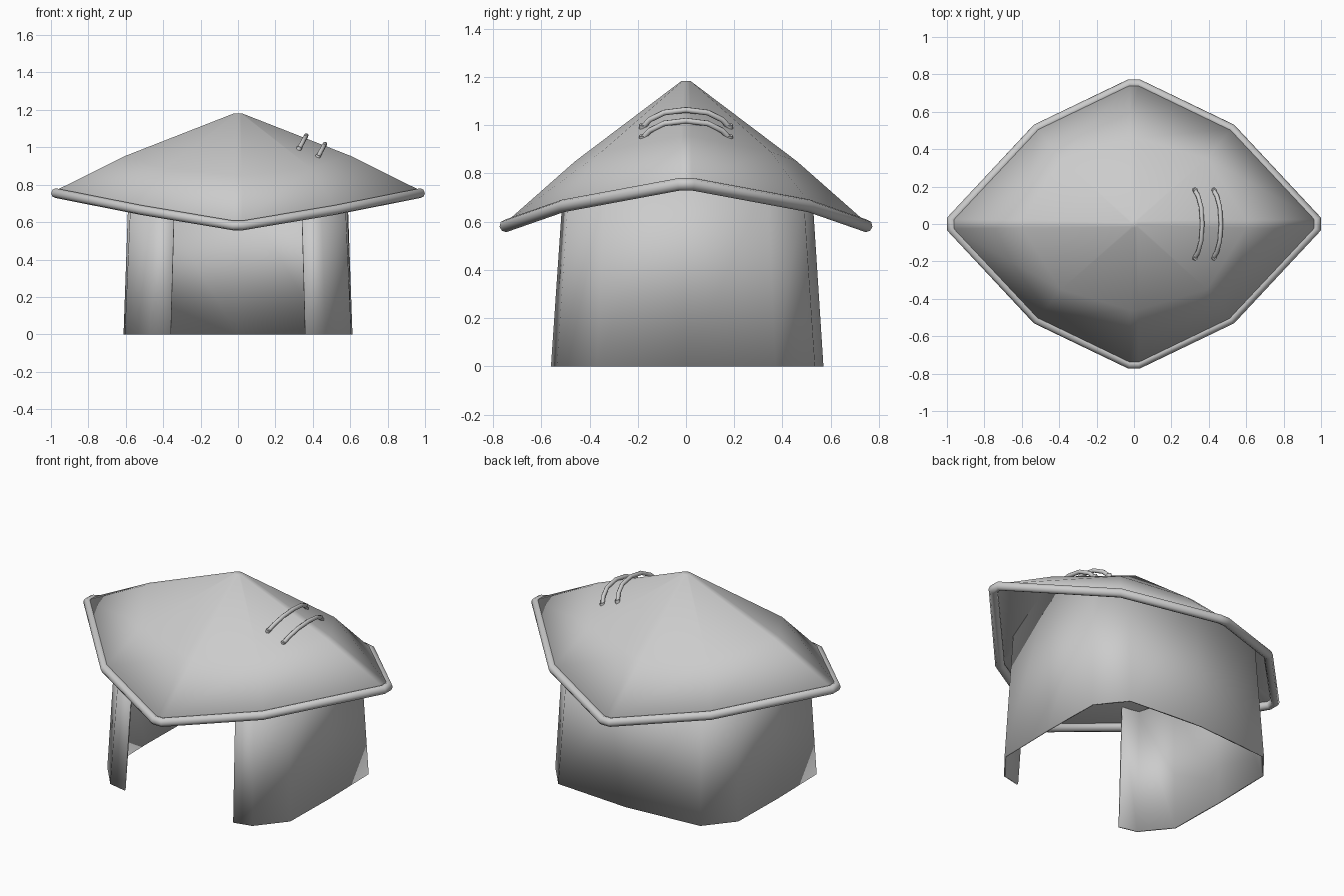
import bpy
import bmesh
from mathutils import Vector
from mathutils.bvhtree import BVHTree

cube = bpy.data.objects.get("Cube")
if cube:
    bpy.data.objects.remove(cube, do_unlink=True)

grey = bpy.data.materials.new("light_grey")
grey.use_nodes = True
GREY = (0.6, 0.6, 0.6, 1)
grey.diffuse_color = GREY
for node in grey.node_tree.nodes:
    if node.type == 'BSDF_PRINCIPLED':
        node.inputs["Base Color"].default_value = GREY


def add_object(name, mesh):
    obj = bpy.data.objects.new(name, mesh)
    bpy.context.scene.collection.objects.link(obj)
    mesh.materials.clear()
    mesh.materials.append(grey)
    mesh.shade_smooth()
    mesh.set_sharp_from_angle(angle=1.1)
    return obj


def loft(name, rings, closed, thickness, cap=False):
    """Skin a stack of rings, then thicken the shell inward."""
    bm = bmesh.new()
    rows = [[bm.verts.new(p) for p in ring] for ring in rings]
    n = len(rings[0])
    for low, high in zip(rows, rows[1:]):
        for i in range(n if closed else n - 1):
            j = (i + 1) % n
            bm.faces.new((low[i], low[j], high[j], high[i]))
    if cap:
        bm.faces.new(rows[-1])
    tree = BVHTree.FromBMesh(bm)
    mesh = bpy.data.meshes.new(name)
    bm.to_mesh(mesh)
    bm.free()
    obj = add_object(name, mesh)
    shell = obj.modifiers.new("shell", 'SOLIDIFY')
    shell.thickness = thickness
    shell.offset = -1
    return tree


def tube(name, points, radius, closed=False):
    """Round tube along a polyline, turned into a mesh."""
    curve = bpy.data.curves.new(name, 'CURVE')
    curve.dimensions = '3D'
    curve.bevel_depth = radius
    curve.bevel_resolution = 2
    curve.use_fill_caps = True
    spline = curve.splines.new('POLY')
    spline.points.add(len(points) - 1)
    for sp, p in zip(spline.points, points):
        sp.co = (*p, 1)
    spline.use_cyclic_u = closed
    temp = bpy.data.objects.new(name + "_path", curve)
    bpy.context.scene.collection.objects.link(temp)
    deps = bpy.context.evaluated_depsgraph_get()
    mesh = bpy.data.meshes.new_from_object(temp.evaluated_get(deps))
    bpy.data.objects.remove(temp, do_unlink=True)
    return add_object(name, mesh)


def mirror_ring(quarter):
    """Mirror one quarter of a ring into a full counter-clockwise loop."""
    half = quarter + [(-x, y, z) for x, y, z in reversed(quarter)]
    return half + [(-x, -y, z) for x, y, z in half]


# Roof: eave, bulging middle and small flat peak
eave = mirror_ring([(0.975, 0.025, 0.755), (0.52, 0.51, 0.665), (0.025, 0.748, 0.582)])
middle = mirror_ring([(0.6, 0.02, 0.955), (0.39, 0.35, 0.89), (0.02, 0.46, 0.85)])
peak = mirror_ring([(0.02, 0.008, 1.182), (0.015, 0.015, 1.182), (0.008, 0.02, 1.182)])
roof_edge = [(x, y, z + 0.014) for x, y, z in eave]
roof_tree = loft("roof", [roof_edge, middle, peak], True, 0.012, cap=True)

# Rolled hem around the eave
tube("roof_hem", eave, 0.026, closed=True)

# Wall: tapered wrap, open at the front, reaching the roof
side = [(0.36, -0.56), (0.47, -0.535), (0.605, -0.37), (0.612, 0), (0.605, 0.37), (0.47, 0.535)]
plan = side + [(0, 0.57)] + [(-x, y) for x, y in reversed(side)]
base = [(x, y, 0) for x, y in plan]
top = []
for x, y in plan:
    p = Vector((x * 0.945, y * 0.91, 0))
    hit = roof_tree.ray_cast(p, Vector((0, 0, 1)))[0]
    top.append((p.x, p.y, hit.z - 0.006 if hit else 0.7))
loft("wall", [base, top], False, 0.01)

# Two bowed handles on the left slope, with small feet
arc = [(-0.18, 0), (-0.15, 0.45), (-0.09, 0.85), (0, 1), (0.09, 0.85), (0.15, 0.45), (0.18, 0)]
for name, x0, z0 in (("upper_handle", 0.325, 0.99), ("lower_handle", 0.425, 0.945)):
    path = [(x0 + 0.04 * t, y, z0 + 0.073 * t) for y, t in arc]
    tube(name, path, 0.012)
    for label, sign in (("front", -1), ("back", 1)):
        end = Vector((x0, sign * 0.18, z0))
        tube(f"{name}_{label}_foot", [end + Vector((0.005, 0, 0.012)), end - Vector((0.012, 0, 0.03))], 0.014)
